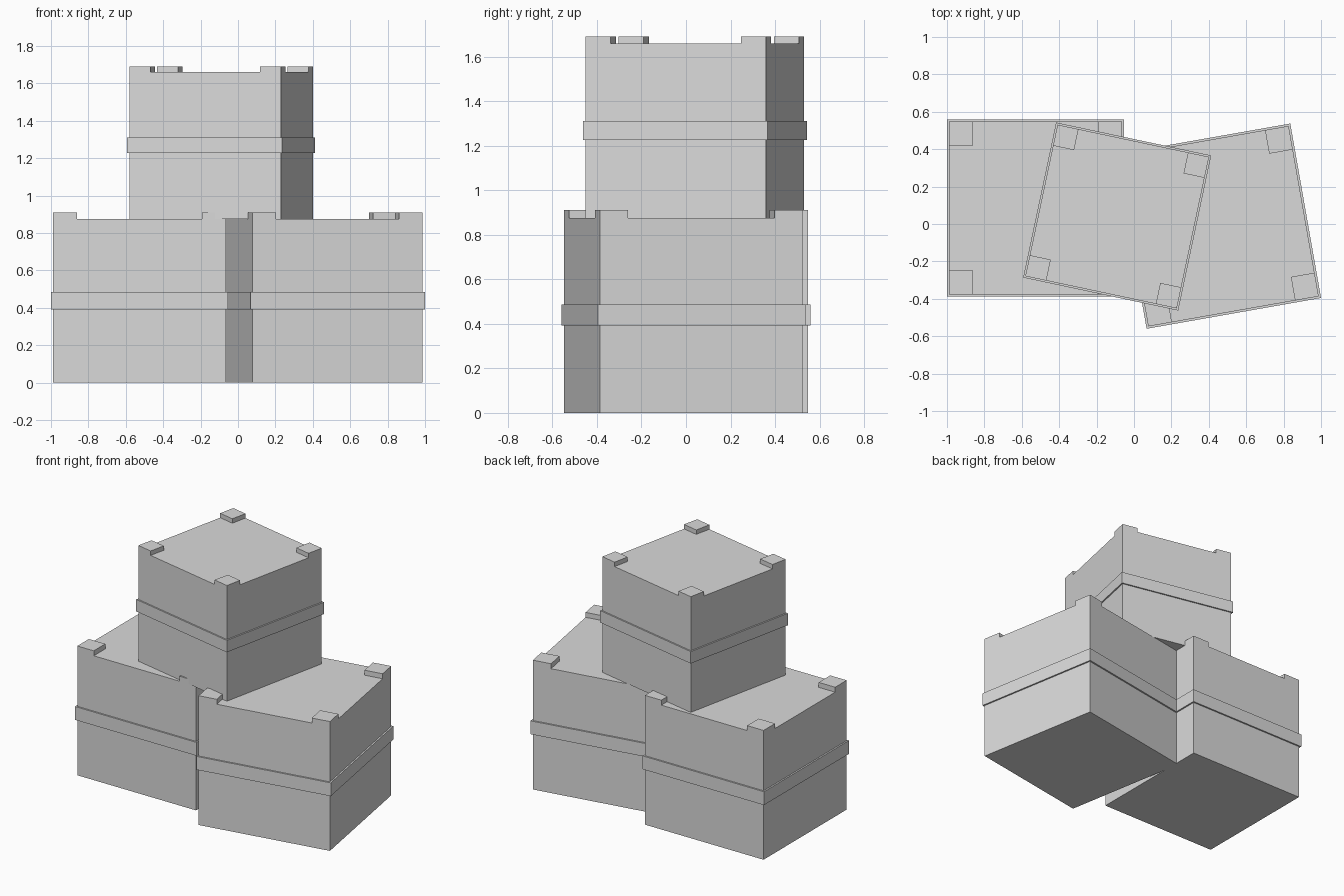
import bpy
import math
from mathutils import Matrix, Vector

if "Cube" in bpy.data.objects:
    bpy.data.objects.remove(bpy.data.objects["Cube"])

grey = bpy.data.materials.new("plain_grey")
grey.diffuse_color = (0.7, 0.7, 0.7, 1)
grey.use_nodes = True
grey.node_tree.nodes["Principled BSDF"].inputs["Base Color"].default_value = grey.diffuse_color

# Dimensions of one full-size crate
HALF, HEIGHT = 0.4625, 0.876
BAND_HALF, BAND_LOW, BAND_HIGH = 0.4735, 0.392, 0.486
BLOCK, BLOCK_RISE = 0.128, 0.035


def box(name, lo, hi, place):
    """Axis-aligned box between two corners, then placed by a matrix."""
    lo, hi = Vector(lo), Vector(hi)
    bpy.ops.mesh.primitive_cube_add(size=1)
    ob = bpy.context.object
    ob.name = name
    ob.data.transform(place @ Matrix.Translation((lo + hi) / 2)
                      @ Matrix.Diagonal((*(hi - lo), 1)))
    ob.data.materials.append(grey)
    return ob


def crate(name, x, y, z, angle, scale):
    place = (Matrix.Translation((x, y, z))
             @ Matrix.Rotation(math.radians(angle), 4, 'Z')
             @ Matrix.Scale(scale, 4))
    # main body
    box(name + "_body", (-HALF, -HALF, 0), (HALF, HALF, HEIGHT), place)
    # band around the middle
    box(name + "_band", (-BAND_HALF, -BAND_HALF, BAND_LOW),
        (BAND_HALF, BAND_HALF, BAND_HIGH), place)
    # raised corner blocks, flush with the sides
    c = HALF - BLOCK / 2
    for sx in (-1, 1):
        for sy in (-1, 1):
            box(name + "_corner_block",
                (sx * c - BLOCK / 2, sy * c - BLOCK / 2, HEIGHT),
                (sx * c + BLOCK / 2, sy * c + BLOCK / 2, HEIGHT + BLOCK_RISE),
                place)


crate("left_crate", -0.5265, 0.0865, 0, 0, 1)
crate("right_crate", 0.4515, -0.0115, 0, 10, 1)
crate("top_crate", -0.09, 0.04, HEIGHT, -12, 0.895)
